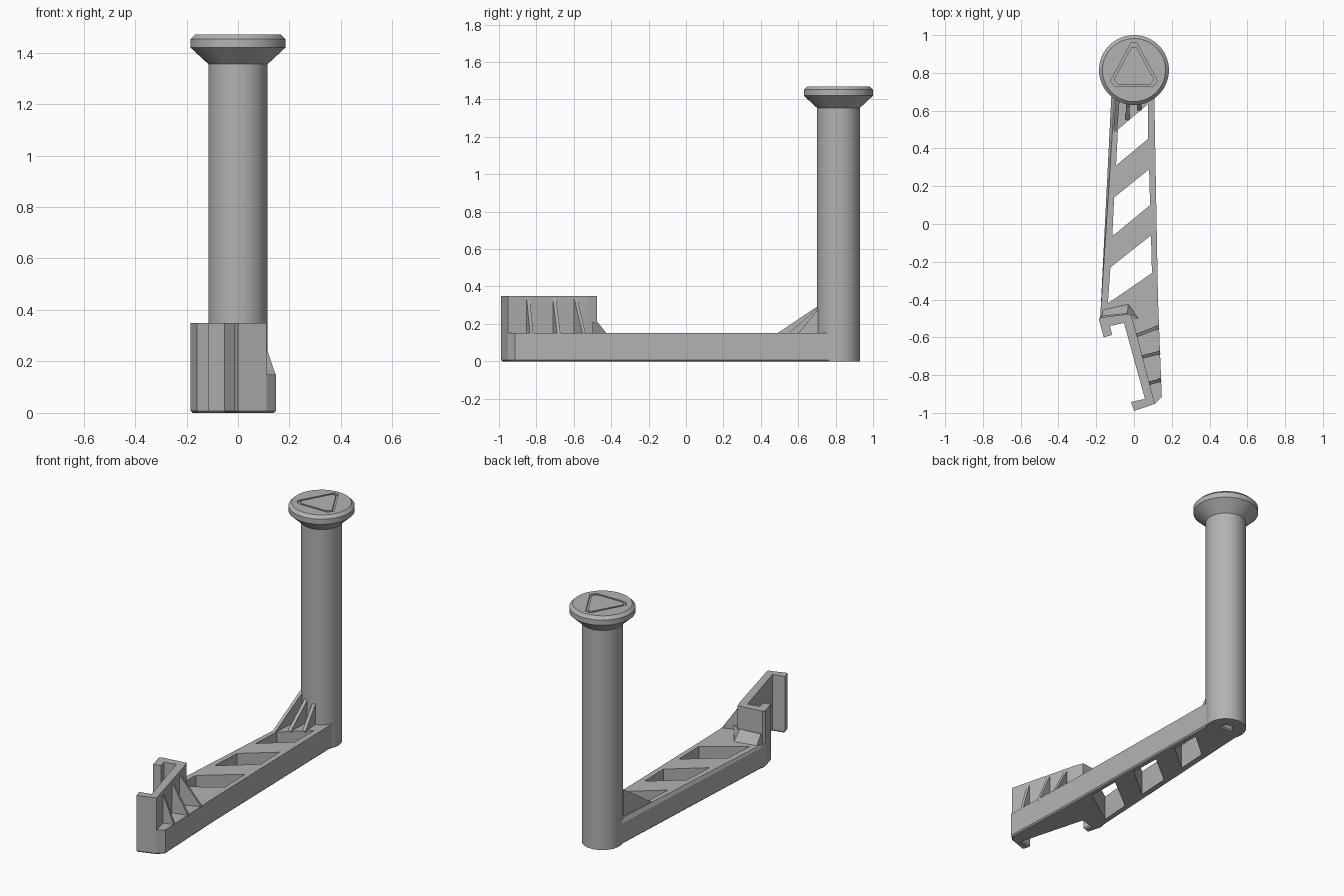
import bpy, bmesh, math
from mathutils import Vector

if "Cube" in bpy.data.objects:
    bpy.data.objects.remove(bpy.data.objects["Cube"], do_unlink=True)

grey = bpy.data.materials.new("plain grey")
grey.use_nodes = True
colour = (0.45, 0.45, 0.45, 1)
grey.diffuse_color = colour
grey.node_tree.nodes["Principled BSDF"].inputs["Base Color"].default_value = colour


def finish(name, bm):
    bmesh.ops.recalc_face_normals(bm, faces=bm.faces)
    mesh = bpy.data.meshes.new(name)
    bm.to_mesh(mesh)
    bm.free()
    mesh.materials.append(grey)
    ob = bpy.data.objects.new(name, mesh)
    bpy.context.collection.objects.link(ob)
    return ob


def extruded(points, offset):
    """Solid made by sweeping a flat polygon along an offset."""
    bm = bmesh.new()
    face = bm.faces.new([bm.verts.new(p) for p in points])
    moved = bmesh.ops.extrude_face_region(bm, geom=[face], use_keep_orig=True)
    bmesh.ops.translate(bm, vec=offset,
                        verts=[v for v in moved["geom"] if isinstance(v, bmesh.types.BMVert)])
    return bm


def prism(outline, low, high):
    return extruded([(x, y, low) for x, y in outline], (0, 0, high - low))


def rib(name, foot, root, low, high, width, tip=0.0):
    """Triangular web falling from a wall at root to the floor at foot."""
    a, b = Vector(foot), Vector(root)
    side = Vector((b.y - a.y, a.x - b.x)).normalized() * width
    a, b = a - side / 2, b - side / 2
    pts = [(*a, low - 0.01), (*b, low - 0.01), (*b, high), (*a, low + tip)]
    return finish(name, extruded(pts, (side.x, side.y, 0)))


def cut(target, cutter):
    cutter.hide_render = True
    cutter.hide_viewport = True
    mod = target.modifiers.new(cutter.name, "BOOLEAN")
    mod.operation, mod.solver, mod.object = "DIFFERENCE", "EXACT", cutter


FLOOR, TOP = 0.15, 0.35
POST_Y, POST_R = 0.815, 0.115

# Arm with the clip footprint at its front end
clip_inside = [(0, -0.99), (-0.016, -0.942), (0.058, -0.926), (-0.053, -0.524),
               (-0.127, -0.54), (-0.115, -0.587), (-0.16, -0.6), (-0.185, -0.51)]
arm_outline = [(-0.113, POST_Y), (0.105, POST_Y), (0.127, -0.4), (0.147, -0.915),
               (0.11, -0.952)] + clip_inside + [(-0.178, -0.48)]
bm = prism(arm_outline, 0, FLOOR)
edges = [e for e in bm.edges if all(v.co.z < 0.01 for v in e.verts)]
bmesh.ops.bevel(bm, geom=edges, offset=0.008, segments=1, affect="EDGES")
edges = [e for e in bm.edges if e.calc_length() > 1
         and all(v.co.z > 0.14 and v.co.x < -0.1 for v in e.verts)]
bmesh.ops.bevel(bm, geom=edges, offset=0.02, segments=1, affect="EDGES")
arm = finish("arm", bm)

# Slanted windows through the arm
windows = [[(-0.085, 0.5), (0.074, 0.635), (0.074, 0.45), (-0.095, 0.31)],
           [(-0.105, 0.14), (0.08, 0.29), (0.085, 0.1), (-0.115, -0.065)],
           [(-0.125, -0.23), (0.09, -0.06), (0.095, -0.26), (-0.138, -0.42)]]
for i, corners in enumerate(windows):
    cut(arm, finish(f"window_cutter_{i + 1}", prism(corners, -0.1, 0.3)))

# Clip walls above the arm
wall_outline = [(0.11, -0.952)] + clip_inside + [(-0.175, -0.495), (-0.02, -0.475), (0, -0.53)]
finish("clip_wall", prism(wall_outline, FLOOR, TOP))

# Sloped foot behind the clip
bm = prism([(-0.175, -0.5), (-0.165, -0.455), (-0.03, -0.425), (0.025, -0.5)], FLOOR, 0.21)
for v in bm.verts:
    if v.co.z > 0.2 and v.co.y > -0.49:
        v.co.y = -0.487 + (v.co.x + 0.165) * 0.1
        v.co.x -= 0.005
finish("clip_foot", bm)

# Ribs beside the clip
for i, (foot, root) in enumerate([((0.132, -0.545), (0.005, -0.593)),
                                  ((0.138, -0.68), (0.04, -0.705)),
                                  ((0.143, -0.825), (0.075, -0.845))]):
    rib(f"clip_rib_{i + 1}", foot, root, FLOOR, TOP, 0.018)

# Gussets at the post
for i, (x, y) in enumerate([(-0.1, 0.49), (-0.035, 0.55), (0.03, 0.6)]):
    rib(f"post_gusset_{i + 1}", (x, y), (x * 0.8, 0.735), FLOOR, 0.315, 0.02)

# Post with flared cap, turned from a profile
profile = [(0, 0), (POST_R, 0), (POST_R, 1.355), (0.185, 1.42), (0.185, 1.452),
           (0.167, 1.47), (0, 1.47)]
bm = bmesh.new()
verts = [bm.verts.new((r, 0, z)) for r, z in profile]
chain = [bm.edges.new(pair) for pair in zip(verts, verts[1:])]
bmesh.ops.spin(bm, geom=verts + chain, cent=(0, 0, 0), axis=(0, 0, 1),
               angle=math.tau, steps=64, use_duplicate=False)
bmesh.ops.remove_doubles(bm, verts=bm.verts, dist=0.0005)
bmesh.ops.translate(bm, verts=bm.verts, vec=(0, POST_Y, 0))
post = finish("post", bm)
bpy.context.view_layer.objects.active = post
post.select_set(True)
bpy.ops.object.shade_smooth_by_angle(angle=math.radians(30))
post.select_set(False)

# Hexagonal socket under the post
hexagon = [(0.045 * math.cos(k * math.pi / 3), POST_Y + 0.045 * math.sin(k * math.pi / 3))
           for k in range(6)]
cut(post, finish("socket_cutter", prism(hexagon, -0.05, 0.05)))

# Triangular groove around a raised island on the cap
half = [(0.015, 0.958), (0.125, 0.757), (0.1, 0.727)]
triangle = half + [(-x, y) for x, y in reversed(half)]
island = [(x * 0.86, 0.808 + (y - 0.808) * 0.86) for x, y in triangle]
cut(post, finish("groove_cutter", prism(triangle, 1.458, 1.5)))
finish("cap_triangle", prism(island, 1.45, 1.47))
